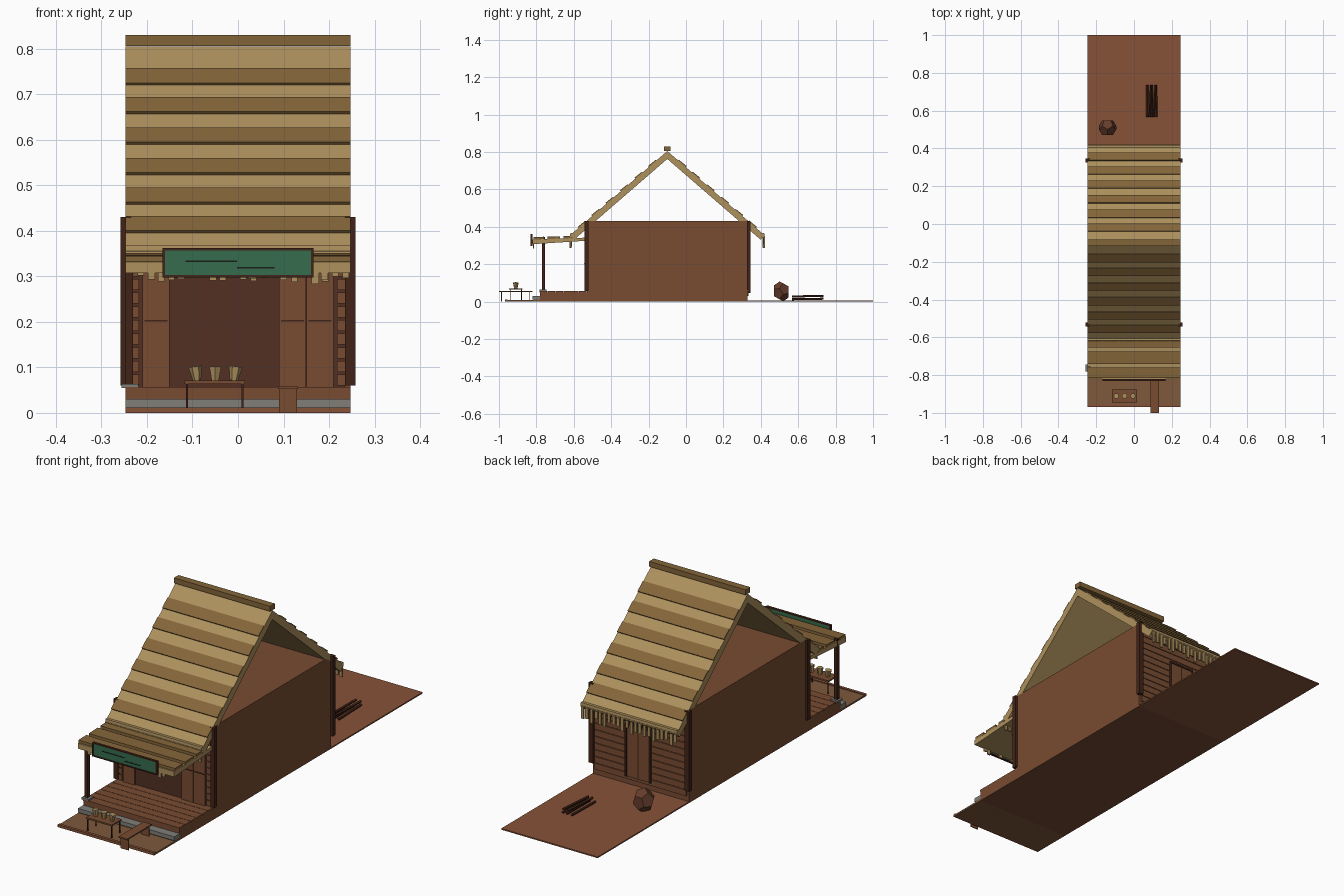
import bpy, bmesh, random
from math import sqrt, pi, radians
from mathutils import Vector, Matrix

if "Cube" in bpy.data.objects:
    bpy.data.objects.remove(bpy.data.objects["Cube"])

random.seed(4)


def mat(name, r, g, b):
    m = bpy.data.materials.new(name)
    m.diffuse_color = (r, g, b, 1)
    m.use_nodes = True
    m.node_tree.nodes["Principled BSDF"].inputs["Base Color"].default_value = m.diffuse_color
    return m


WALL = mat("wall_wood", .19, .072, .032)
DARK = mat("dark_wood", .055, .017, .009)
SHADE = mat("dark_interior", .085, .030, .017)
EARTH = mat("earth", .24, .085, .040)
PATH = mat("path_earth", .21, .098, .045)
STRAW = mat("straw", .42, .28, .11)
STRAW2 = mat("dark_straw", .23, .13, .042)
STONE = mat("stone", .22, .21, .19)
GREEN = mat("sign_green", .035, .15, .075)
INK = mat("black", .01, .012, .01)
CLAY = mat("clay", .13, .045, .025)


def finish(name, bm, m):
    bmesh.ops.recalc_face_normals(bm, faces=bm.faces[:])
    me = bpy.data.meshes.new(name)
    bm.to_mesh(me)
    bm.free()
    me.materials.append(m)
    ob = bpy.data.objects.new(name, me)
    bpy.context.collection.objects.link(ob)
    return ob


def boxes(name, m, *ranges):
    """Each range is x0, x1, y0, y1, z0, z1."""
    bm = bmesh.new()
    for x0, x1, y0, y1, z0, z1 in ranges:
        M = Matrix.Translation(((x0 + x1) / 2, (y0 + y1) / 2, (z0 + z1) / 2))
        M = M @ Matrix.Diagonal((x1 - x0, y1 - y0, z1 - z0, 1))
        bmesh.ops.create_cube(bm, size=1, matrix=M)
    return finish(name, bm, m)


def prisms(name, m, profiles, w):
    """Extrude y-z profiles across the width."""
    bm = bmesh.new()
    for pts in profiles:
        f = bm.faces.new([bm.verts.new((-w, y, z)) for y, z in pts])
        ext = bmesh.ops.extrude_face_region(bm, geom=[f])["geom"]
        bmesh.ops.translate(bm, vec=(2 * w, 0, 0),
                            verts=[v for v in ext if isinstance(v, bmesh.types.BMVert)])
    # extrude removes nothing, so both end caps stay
    return finish(name, bm, m)


def cone(bm, p, q, r1, r2, n):
    p, q = Vector(p), Vector(q)
    d = q - p
    M = Matrix.Translation((p + q) / 2) @ d.to_track_quat('Z', 'Y').to_matrix().to_4x4()
    bmesh.ops.create_cone(bm, cap_ends=True, segments=n, radius1=r1, radius2=r2,
                          depth=d.length, matrix=M)


W = .247

# Ground
boxes("back_yard", EARTH, (-W, W, .33, 1, 0, .006))
boxes("front_path", PATH, (-W, W, -.965, -.78, 0, .008))
boxes("path_edge", EARTH, (-W, W, -.968, -.955, 0, .012))

# House body and porch floor
boxes("house_body", WALL, (-W, W, -.53, .33, 0, .43))
boxes("porch_base", WALL, (-W, W, -.78, -.53, 0, .05))
boxes("porch_boards", WALL, *[(-W, W, -.782 + i * .042, -.742 + i * .042, .05, .057)
                              for i in range(6)])
boxes("stone_step", STONE, (-W, W, -.82, -.78, .012, .03))
boxes("step_base", WALL, (-W, W, -.815, -.78, 0, .012))

# Corner posts, and the single awning post on a stone
for y, end in ((-.532, "front"), (.336, "back")):
    boxes(end + "_corner_posts", DARK, *[(s * .2465 - .0115, s * .2465 + .0115,
                                         y - .01, y + .01, .06, .43) for s in (-1, 1)])
boxes("awning_post", DARK, (-.247, -.231, -.771, -.755, .062, .345))
boxes("post_stone", STONE, (-.256, -.219, -.782, -.745, .055, .064))

# Shop front: dark opening, folding shutters, side lattices
boxes("shop_opening", SHADE, (-.235, .235, -.534, -.528, .057, .34))
shutters = (-.18, .12, .18)
boxes("shutters", WALL, *[(x - .0295, x + .0295, -.542, -.533, .057, .335) for x in shutters])
boxes("shutter_rails", DARK, *[(x - .025, x + .025, -.545, -.541, .201, .204) for x in shutters])
lattice = []
for s in (-1, 1):
    lattice += [(s * .228 - .010, s * .228 + .010, -.538, -.533, z, z + .024)
                for z in [.06 + .03 * i for i in range(9)]]
boxes("side_lattice", WALL, *lattice)

# Back wall boards and double door
boxes("back_boards", WALL, *[(-.235, .235, .33, .335, .03 + i * .031, .058 + i * .031)
                             for i in range(12)])
boxes("back_door", WALL, (-.05, .006, .334, .341, .045, .285), (.009, .065, .334, .341, .045, .285))
boxes("back_door_frame", DARK, (-.058, -.05, .334, .345, .045, .285),
      (.065, .073, .334, .345, .045, .285), (-.058, .073, .334, .345, .285, .294),
      (.005, .010, .334, .342, .045, .285))

# Roof slopes with raised thatch courses
L = sqrt(.52 ** 2 + .45 ** 2)


def slope(s, t, h):
    return (-.1 + s * (.52 * t + h * .45 / L), .805 - .45 * t + h * .52 / L)


for s, end in ((-1, "front"), (1, "back")):
    prisms(end + "_roof", STRAW, [[slope(s, 0, 0), slope(s, 1, 0), slope(s, 1, -.032),
                                   (-.1, .805 - .032 * L / .52)]], W)
    rows = []
    for z in (.72, .657, .59, .523, .458, .395):
        t = (.805 - z) / .45
        rows.append([slope(s, t - .075, -.002), slope(s, t - .075, .005),
                     slope(s, t, .007), slope(s, t, -.002)])
    prisms(end + "_thatch_courses", STRAW2, rows, W)
    y = -.1 + s * .503
    prisms(end + "_eave_roll", STRAW, [[(y - .017, .35), (y - .01, .342), (y + .01, .342),
                                        (y + .017, .35), (y + .015, .368), (y - .015, .368)]], W)
    # Ragged straw fringe under the eave
    fringe = []
    for i in range(22):
        x = -.236 + i * .0225
        ln = random.uniform(.035, .062)
        yy = -.1 + s * random.uniform(.512, .52)
        fringe.append((x - .007, x + .007, yy - .003, yy + .003, .348 - ln, .352))
    boxes(end + "_fringe", STRAW, *fringe)
boxes("ridge_cap", STRAW2, (-W, W, -.117, -.083, .806, .83))

# Awning with overlapping strips
prisms("awning", STRAW, [[(-.82, .307), (-.54, .325), (-.54, .342), (-.82, .332)]], W)
prisms("awning_strips", STRAW2,
       [[(y, z), (y + w, z + .004), (y + w, z + .016), (y, z + .014)]
        for y, w, z in ((-.815, .055, .331), (-.74, .065, .333), (-.655, .04, .336))], W)
bits = []
for x in (-.19, -.125, -.055, .03, .1, .17, .19):
    ln = random.uniform(.008, .022)
    bits.append((x - .008, x + .008, -.818, -.812, .305 - ln, .312))
boxes("awning_fringe", STRAW, *bits)

# Sign board
boxes("sign_panel", GREEN, (-.16, .16, -.829, -.821, .302, .358))
boxes("sign_frame", DARK, (-.166, .166, -.832, -.82, .298, .303), (-.166, .166, -.832, -.82, .357, .362),
      (-.166, -.16, -.832, -.82, .303, .357), (.16, .166, -.832, -.82, .303, .357))
boxes("sign_strips", INK, (-.115, -.002, -.831, -.828, .332, .335), (-.002, .08, -.831, -.828, .317, .320))

# Display table with three baskets
boxes("table_top", WALL, (-.117, .015, -.945, -.875, .064, .071))
boxes("table_legs", DARK, *[(x - .002, x + .002, y - .002, y + .002, 0, .065)
                            for x in (-.112, .01) for y in (-.94, -.88)])
bm = bmesh.new()
for x, tilt in ((-.092, -.004), (-.05, 0), (-.007, .004)):
    cone(bm, (x - tilt / 2, -.91, .071), (x + tilt / 2, -.91, .102), .009, .015, 6)
finish("baskets", bm, STRAW)

# Bench
boxes("bench", WALL, (.088, .132, -1, -.82, .052, .058))
boxes("bench_ends", WALL, (.09, .13, -.988, -.984, 0, .052), (.09, .13, -.838, -.834, 0, .052))

# Clay jar: a twelve-sided solid
g = (1 + sqrt(5)) / 2
pts = [(a, b, c) for a in (-1, 1) for b in (-1, 1) for c in (-1, 1)]
for a in (-1 / g, 1 / g):
    for b in (-g, g):
        pts += [(0, a, b), (a, b, 0), (b, 0, a)]
bm = bmesh.new()
for p in pts:
    bm.verts.new(p)
bmesh.ops.convex_hull(bm, input=bm.verts[:])
bmesh.ops.dissolve_limit(bm, angle_limit=radians(2), verts=bm.verts[:], edges=bm.edges[:])
bmesh.ops.transform(bm, verts=bm.verts[:], matrix=Matrix.Translation((-.14, .51, .055))
                    @ Matrix.Diagonal((.0285, .0285, .031, 1)) @ Matrix.Rotation(.5536, 4, 'X'))
finish("clay_jar", bm, CLAY)

# Firewood
bm = bmesh.new()
for i in range(5):
    x = .076 + i * .011
    z = .012 if i % 2 == 0 else .027
    cone(bm, (x + random.uniform(-.006, .006), .567, z),
         (x + random.uniform(-.006, .006), .735, z + .003), .006, .006, 5)
finish("firewood", bm, DARK)
